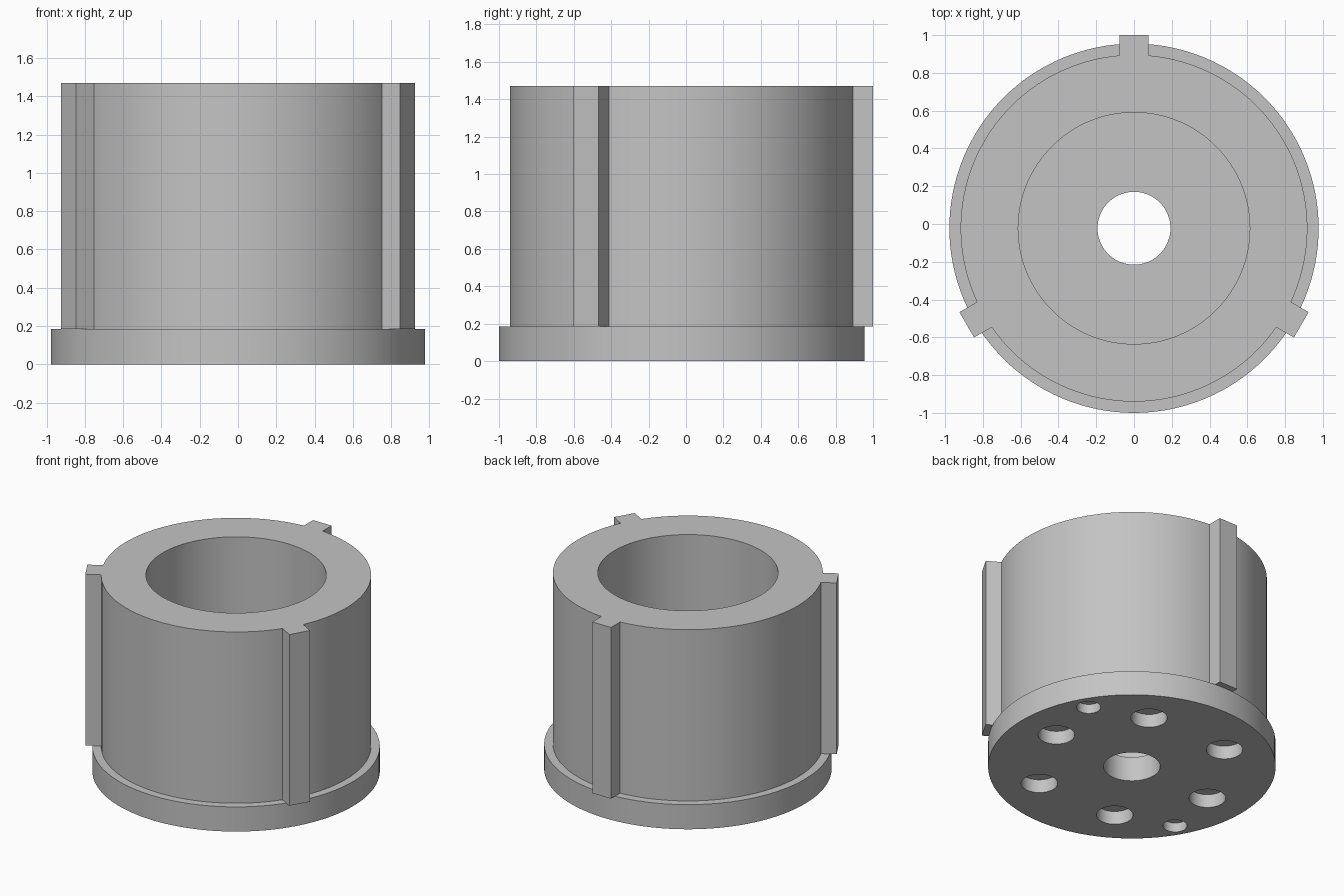
import bpy
from math import radians, cos, sin
from mathutils import Matrix, Vector

if "Cube" in bpy.data.objects:
    bpy.data.objects.remove(bpy.data.objects["Cube"], do_unlink=True)

AXIS = Vector((0, -0.0225, 0))   # the three keys are unevenly spread in y
FLANGE_R, DRUM_R, BORE_R, SHAFT_R, KEY_R = 0.9775, 0.918, 0.613, 0.193, 1.0225
FLOOR, TOP, KEY_WIDTH = 0.185, 1.47, 0.155

grey = bpy.data.materials.new("plain grey")
grey.use_nodes = True
grey.diffuse_color = (0.55, 0.55, 0.55, 1)
grey.node_tree.nodes["Principled BSDF"].inputs["Base Color"].default_value = (0.55, 0.55, 0.55, 1)


def polar(radius, degrees, z=0):
    a = radians(degrees)
    return AXIS + Vector((radius * cos(a), radius * sin(a), z))


def cylinder(name, radius, z0, z1, centre=AXIS, sides=128):
    bpy.ops.mesh.primitive_cylinder_add(
        vertices=sides, radius=radius, depth=z1 - z0,
        location=(centre.x, centre.y, (z0 + z1) / 2))
    ob = bpy.context.object
    ob.name = name
    ob.data.materials.append(grey)
    return ob


def combine(target, tool, operation):
    mod = target.modifiers.new("combine", "BOOLEAN")
    mod.operation, mod.solver, mod.object = operation, "EXACT", tool
    bpy.context.view_layer.objects.active = target
    bpy.ops.object.modifier_apply(modifier=mod.name)
    bpy.data.objects.remove(tool, do_unlink=True)


def finish(ob):
    bpy.ops.object.select_all(action="DESELECT")
    ob.select_set(True)
    bpy.context.view_layer.objects.active = ob
    bpy.ops.object.shade_smooth_by_angle(angle=radians(30))


# Base flange: shaft hole through it, blind holes from below
flange = cylinder("base_flange", FLANGE_R, 0, FLOOR)
combine(flange, cylinder("shaft_cutter", SHAFT_R, -0.1, FLOOR + 0.1, sides=64), "DIFFERENCE")
for angle in range(0, 360, 60):
    tool = cylinder("bolt_cutter", 0.124, -0.1, 0.1, polar(0.67, angle), 48)
    combine(flange, tool, "DIFFERENCE")
for angle in (30, 210):
    tool = cylinder("pin_cutter", 0.082, -0.1, 0.07, polar(0.858, angle), 48)
    combine(flange, tool, "DIFFERENCE")
finish(flange)

# Drum with three upright keys, bored out down to the flange
drum = cylinder("keyed_drum", DRUM_R, FLOOR, TOP)
key_inner = 0.75
for angle in (90, 210, 330):
    bpy.ops.mesh.primitive_cube_add(size=1)
    key = bpy.context.object
    key.data.materials.append(grey)
    place = Matrix.Translation(polar((key_inner + KEY_R) / 2, angle, (FLOOR + TOP) / 2))
    size = Matrix.Diagonal((KEY_R - key_inner, KEY_WIDTH, TOP - FLOOR, 1))
    key.data.transform(place @ Matrix.Rotation(radians(angle), 4, "Z") @ size)
    combine(drum, key, "UNION")
combine(drum, cylinder("bore_cutter", BORE_R, FLOOR - 0.1, TOP + 0.1), "DIFFERENCE")
finish(drum)
